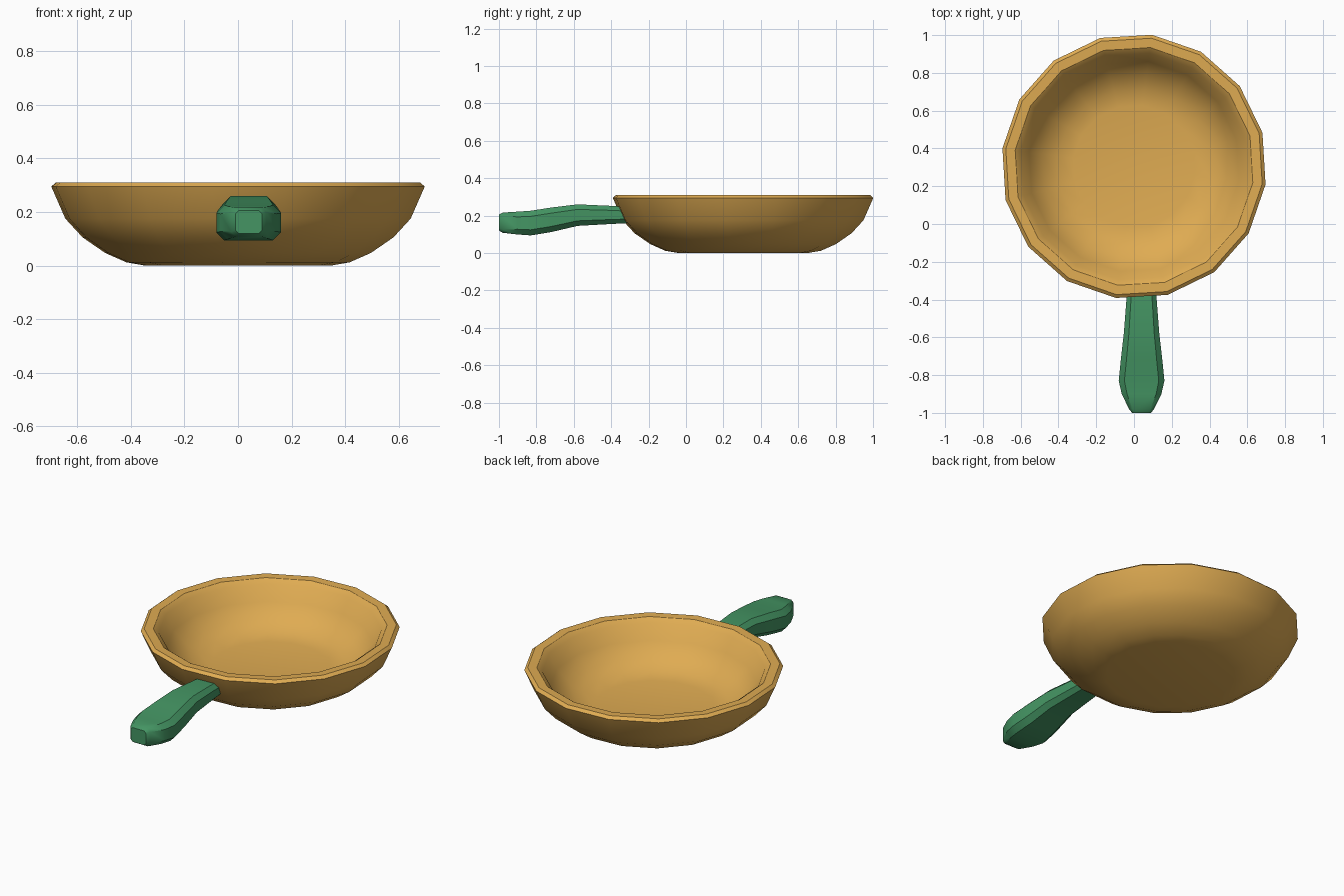
import bpy, bmesh, math

if "Cube" in bpy.data.objects:
    bpy.data.objects.remove(bpy.data.objects["Cube"])


def material(name, rgb):
    m = bpy.data.materials.new(name)
    m.diffuse_color = (*rgb, 1)
    m.use_nodes = True
    m.node_tree.nodes["Principled BSDF"].inputs["Base Color"].default_value = m.diffuse_color
    return m


def loft(name, rings, mat, angle):
    """Skin a list of equal-length closed rings and cap both ends."""
    bm = bmesh.new()
    loops = [[bm.verts.new(p) for p in ring] for ring in rings]
    n = len(loops[0])
    for a, b in zip(loops, loops[1:]):
        for i in range(n):
            j = (i + 1) % n
            bm.faces.new((a[i], a[j], b[j], b[i]))
    bm.faces.new(loops[0])
    bm.faces.new(loops[-1])
    bmesh.ops.recalc_face_normals(bm, faces=bm.faces)
    for f in bm.faces:
        f.smooth = True
    me = bpy.data.meshes.new(name)
    bm.to_mesh(me)
    bm.free()
    me.set_sharp_from_angle(angle=math.radians(angle))
    me.materials.append(mat)
    ob = bpy.data.objects.new(name, me)
    bpy.context.collection.objects.link(ob)
    return ob


ochre = material("ochre", (0.74, 0.41, 0.085))
green = material("green", (0.058, 0.30, 0.125))

# Pan: 16-sided turned profile (radius, height), outside then inside
SIDES, PAN_Y, TURN = 16, 0.305, math.radians(-7.8)
profile = [(0.35, 0.0), (0.42, 0.012), (0.50, 0.047), (0.585, 0.105),
           (0.65, 0.175), (0.703, 0.295), (0.685, 0.31), (0.635, 0.308),
           (0.605, 0.285), (0.56, 0.20), (0.49, 0.13), (0.41, 0.085), (0.325, 0.07)]
rings = []
for r, z in profile:
    angles = [TURN + math.tau * i / SIDES for i in range(SIDES)]
    rings.append([(r * math.cos(a), PAN_Y + r * math.sin(a), z) for a in angles])
loft("pan", rings, ochre, 35)

# Handle: chamfered cross-sections (y, half width, bottom, top, chamfer)
HANDLE_X = 0.04
stations = [(-0.30, 0.073, 0.16, 0.245, 0.022), (-0.40, 0.080, 0.155, 0.252, 0.024),
            (-0.58, 0.094, 0.145, 0.260, 0.027), (-0.72, 0.110, 0.112, 0.243, 0.030),
            (-0.83, 0.121, 0.094, 0.226, 0.030), (-0.90, 0.105, 0.099, 0.221, 0.028),
            (-0.98, 0.066, 0.108, 0.216, 0.018), (-1.00, 0.050, 0.120, 0.205, 0.012)]
rings = []
for y, w, lo, hi, c in stations:
    outline = [(w, lo + c), (w, hi - c), (w - c, hi), (c - w, hi),
               (-w, hi - c), (-w, lo + c), (c - w, lo), (w - c, lo)]
    rings.append([(HANDLE_X + x, y, z) for x, z in outline])
loft("handle", rings, green, 40)
